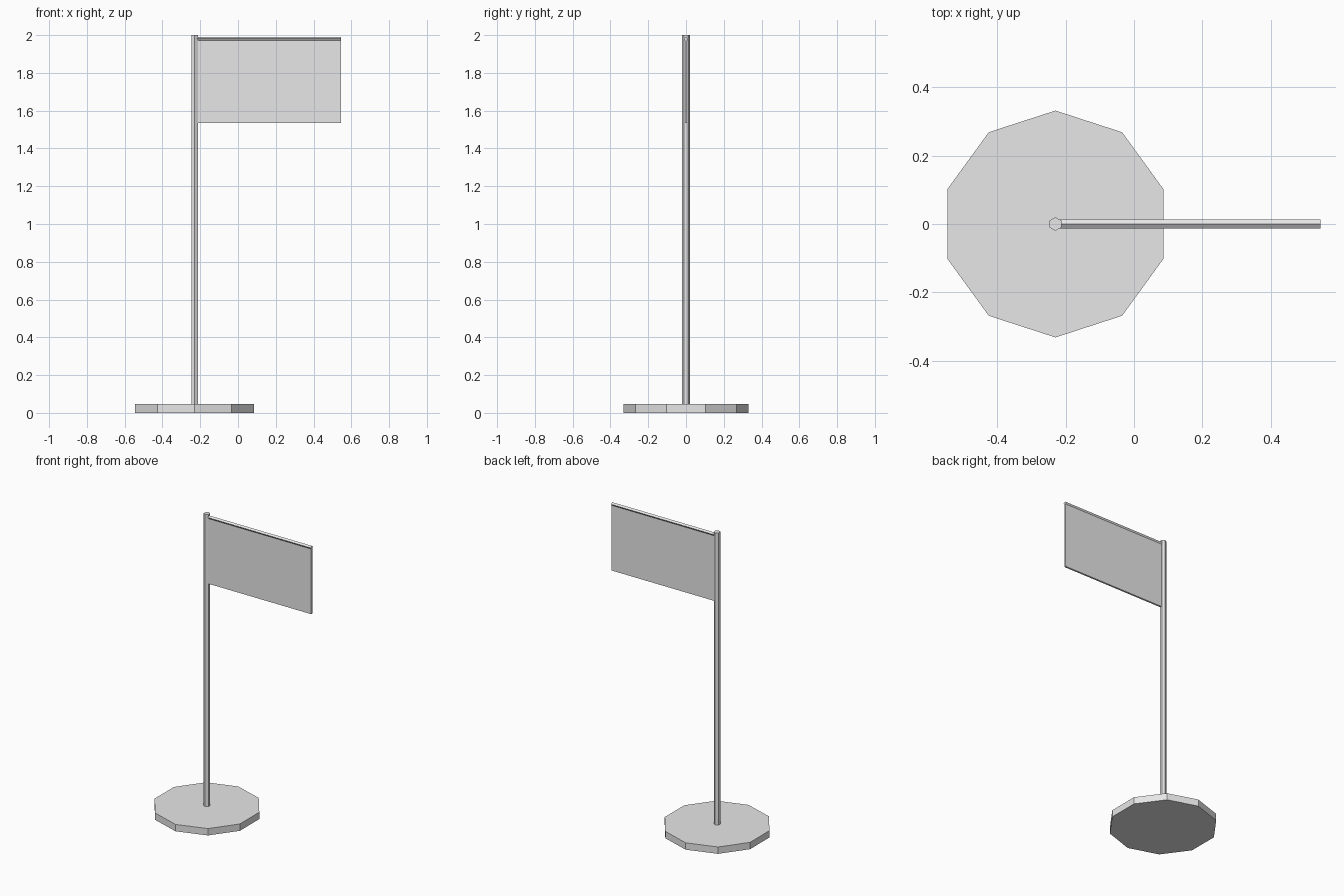
import bpy, bmesh, math
from mathutils import Vector

cube = bpy.data.objects.get("Cube")
if cube:
    bpy.data.objects.remove(cube, do_unlink=True)

grey = bpy.data.materials.new("light_grey")
grey.use_nodes = True
colour = (0.8, 0.8, 0.8, 1)
grey.diffuse_color = colour
grey.node_tree.nodes["Principled BSDF"].inputs["Base Color"].default_value = colour

POLE_X = -0.23


def extrude_profile(name, points, direction):
    """Make a closed flat-shaded solid by sweeping a profile along a vector."""
    bm = bmesh.new()
    face = bm.faces.new([bm.verts.new(p) for p in points])
    swept = bmesh.ops.extrude_face_region(bm, geom=[face], use_keep_orig=True)
    verts = [g for g in swept["geom"] if isinstance(g, bmesh.types.BMVert)]
    bmesh.ops.translate(bm, verts=verts, vec=Vector(direction))
    bmesh.ops.recalc_face_normals(bm, faces=bm.faces)
    mesh = bpy.data.meshes.new(name)
    bm.to_mesh(mesh)
    bm.free()
    mesh.materials.append(grey)
    obj = bpy.data.objects.new(name, mesh)
    bpy.context.collection.objects.link(obj)
    return obj


def prism(name, sides, radius, bottom, top):
    """Upright regular prism with a corner pointing to the back."""
    ring = []
    for i in range(sides):
        a = math.pi / 2 + math.tau * i / sides
        ring.append((POLE_X + radius * math.cos(a), radius * math.sin(a), bottom))
    return extrude_profile(name, ring, (0, 0, top - bottom))


# Ten-sided foot and six-sided pole
prism("base", 10, 0.332, 0, 0.046)
prism("pole", 6, 0.02, 0.04, 2.0)

# Flag sheet with a pointed hem along its top edge
half = [(0.013, 1.981), (0.006, 1.971), (0.006, 1.535)]
start = -0.22
outline = [(start, 0, 1.99)]
outline += [(start, y, z) for y, z in half]
outline += [(start, -y, z) for y, z in reversed(half)]
extrude_profile("flag", outline, (0.546 - start, 0, 0))
